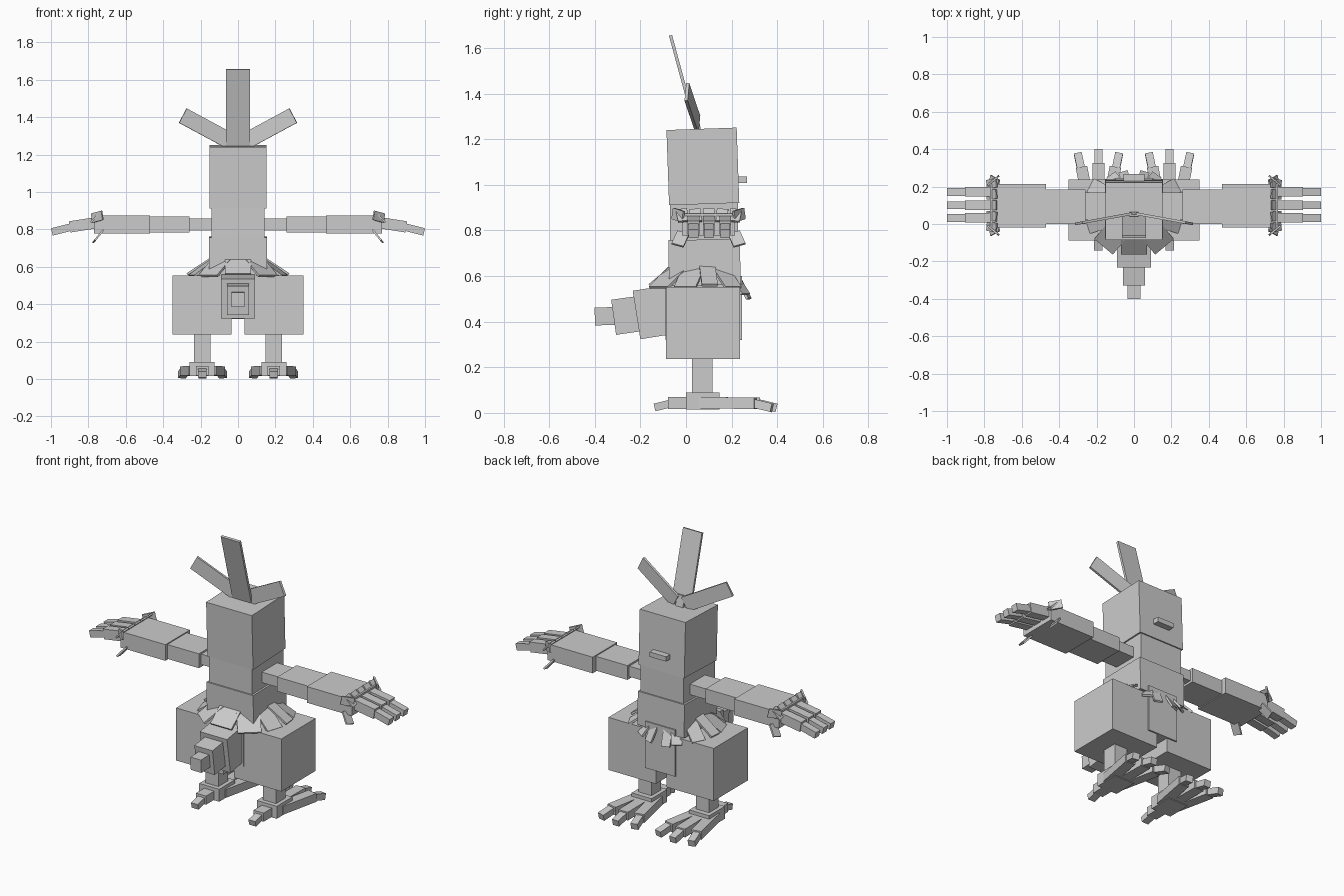
import bpy
from math import radians, sin, cos
from mathutils import Vector, Matrix, Euler

cube = bpy.data.objects.get("Cube")
if cube:
    bpy.data.objects.remove(cube, do_unlink=True)

grey = bpy.data.materials.new("plain_grey")
grey.use_nodes = True
COLOUR = (0.6, 0.6, 0.6, 1)
grey.diffuse_color = COLOUR
grey.node_tree.nodes["Principled BSDF"].inputs["Base Color"].default_value = COLOUR


def block(name, size, matrix):
    """Box of a given size placed by a matrix."""
    bpy.ops.mesh.primitive_cube_add(size=1)
    ob = bpy.context.object
    ob.name = name
    ob.data.transform(matrix @ Matrix.Diagonal((*size, 1)))
    ob.data.materials.append(grey)
    return ob


def box(name, x, y, z, tilt=0):
    """Box from its ranges, tilted about x through its centre."""
    lo, hi = Vector((x[0], y[0], z[0])), Vector((x[1], y[1], z[1]))
    place = Matrix.Translation((lo + hi) / 2) @ Matrix.Rotation(radians(tilt), 4, "X")
    return block(name, [abs(d) for d in hi - lo], place)


def bar(name, start, end, width, thick, across):
    """Bar or plate between two points, its width lying along 'across'."""
    start, end = Vector(start), Vector(end)
    along = (end - start).normalized()
    across = Vector(across)
    across = (across - along * across.dot(along)).normalized()
    normal = along.cross(across)
    place = Matrix((across, normal, along)).transposed().to_4x4()
    place.translation = (start + end) / 2
    return block(name, (width, thick, (end - start).length), place)


# Head, neck and body
box("head", (-.152, .152), (-.08, .228), (.916, 1.246), 2)
box("beak", (-.055, .055), (.2, .268), (1.008, 1.037))
box("neck", (-.143, .143), (-.07, .228), (.75, .92))
box("chest", (-.155, .155), (-.076, .238), (.56, .76), 1)
box("belly", (-.1, .1), (-.09, .246), (.32, .6))

# Tail, tapering in three blocks
box("tail_base", (-.09, .09), (-.218, -.05), (.335, .55), 9)
box("tail_middle", (-.06, .06), (-.318, -.2), (.35, .505), 8)
box("tail_tip", (-.035, .035), (-.4, -.31), (.385, .463), 2)

# Crest on top of the head
bar("crest_middle", (0, .045, 1.24), (0, -.068, 1.656), .126, .014, (1, 0, 0))
bar("crest_small", (0, .06, 1.24), (0, .045, 1.31), .05, .012, (1, 0, 0))


def feather(angle, reach, width, top, low):
    """Waist feather flaring outwards; angle is taken from straight back."""
    a = radians(angle)
    out = Vector((sin(a), -cos(a), 0))
    root = Vector((out.x * .14, .08 + out.y * .15, top))
    tip = root + out * reach
    tip.z = low
    bar("waist_feather", root, tip, width, .012, (cos(a), sin(a), 0))


feather(0, .09, .14, .635, .56)

for s, side in ((1, "left"), (-1, "right")):
    bar(side + "_crest", (s * .03, .052, 1.265), (s * .295, .004, 1.408), .087, .014, (0, 0, 1))

    # Waist feathers
    feather(s * 40, .11, .13, .635, .55)
    feather(s * 72, .12, .1, .635, .55)
    feather(s * 95, .13, .07, .645, .56)
    feather(s * 118, .12, .08, .635, .55)
    feather(s * 145, .07, .06, .61, .52)
    feather(s * 163, .055, .05, .6, .5)

    # Arm
    box(side + "_shoulder", (s * .13, s * .28), (.022, .168), (.795, .858))
    box(side + "_upper_arm", (s * .26, s * .48), (0, .185), (.782, .868))
    box(side + "_forearm", (s * .47, s * .77), (-.018, .215), (.777, .874))

    # Three bent fingers
    for y in (.033, .1, .172):
        bar(side + "_finger", (s * .74, y, .838), (s * .9, y, .813), .052, .06, (0, 1, 0))
        bar(side + "_fingertip", (s * .87, y, .818), (s * .995, y, .786), .042, .04, (0, 1, 0))

    # Wrist feathers: a row on top, pairs at the corners
    for y in (-.01, .045, .1, .155, .21):
        bar(side + "_wrist_feather", (s * .785, y, .84), (s * .735, y * 1.1 - .01, .892), .05, .01, (0, 1, 0))
    for out, y in ((-1, -.012), (1, .21)):
        bar(side + "_corner_feather", (s * .78, y, .86), (s * .725, y + out * .045, .875), .05, .01, (0, 0, 1))
        bar(side + "_low_feather", (s * .725, y, .79), (s * .77, y + out * .025, .735), .055, .01, (0, 1, 0))

    # Leg and foot
    box(side + "_thigh", (s * .035, s * .35), (-.088, .237), (.237, .553))
    box(side + "_shin", (s * .148, s * .235), (.026, .117), (.08, .24))
    box(side + "_ankle", (s * .125, s * .258), (0, .148), (.015, .09))
    for dx, end in ((-.07, .305), (0, .325), (.07, .305)):
        x = s * (.19 + dx * .6)
        knuckle = s * (.19 + dx * 1.3)
        tip = s * (.19 + dx * 1.58)
        bar(side + "_toe", (x, .06, .045), (knuckle, end, .042), .062, .05, (1, 0, 0))
        bar(side + "_claw", (knuckle, end - .02, .044), (tip, end + .072, .022), .042, .038, (1, 0, 0))
    box(side + "_back_toe", (s * .158, s * .225), (-.078, .02), (.018, .07))
    bar(side + "_back_claw", (s * .191, -.06, .043), (s * .191, -.138, .024), .045, .034, (1, 0, 0))
